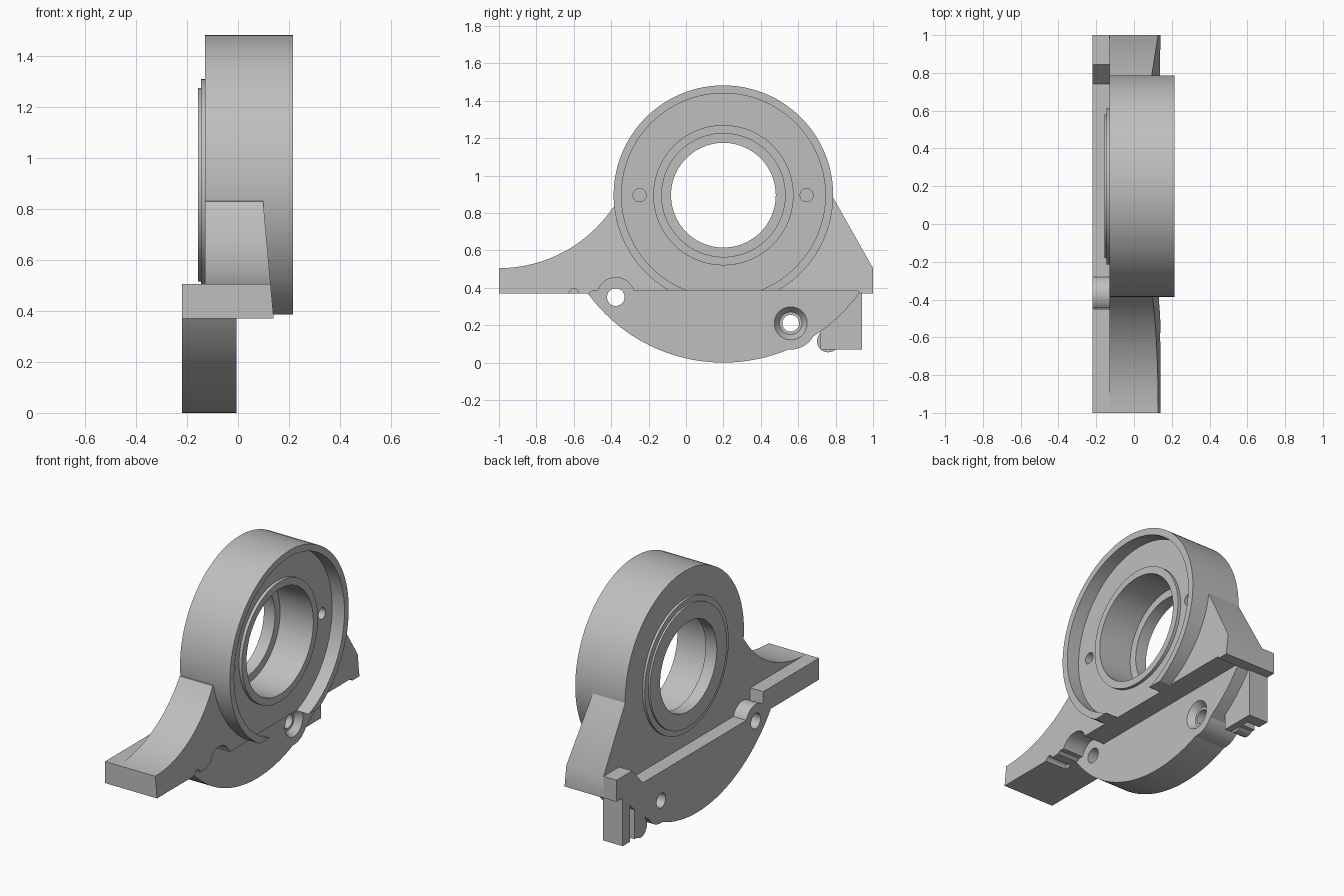
import bpy, bmesh, math

old = bpy.data.objects.get("Cube")
if old:
    bpy.data.objects.remove(old)

metal = bpy.data.materials.new("plain grey")
metal.use_nodes = True
GREY = (0.52, 0.52, 0.52, 1)
metal.diffuse_color = GREY
metal.node_tree.nodes["Principled BSDF"].inputs["Base Color"].default_value = GREY

CY, CZ = 0.2, 0.895      # bore axis
BACK, FACE = -0.22, -0.005   # plate thickness range along x
WEB = -0.13              # rear face of the ring
SPLIT = 0.385            # flat underside of the ring


def make(name, bm):
    bmesh.ops.recalc_face_normals(bm, faces=bm.faces)
    mesh = bpy.data.meshes.new(name)
    bm.to_mesh(mesh)
    bm.free()
    mesh.materials.append(metal)
    ob = bpy.data.objects.new(name, mesh)
    bpy.context.collection.objects.link(ob)
    return ob


def prism(name, outline, x0, x1, taper=0.0):
    """Extrude a (y, z) outline along x; the far side leans back with height."""
    bm = bmesh.new()
    near = [bm.verts.new((x0, y, z)) for y, z in outline]
    far = [bm.verts.new((x1 - taper * (z - 0.37), y, z)) for y, z in outline]
    bm.faces.new(near)
    bm.faces.new(far[::-1])
    n = len(outline)
    for i in range(n):
        j = (i + 1) % n
        bm.faces.new((near[i], far[i], far[j], near[j]))
    return make(name, bm)


def arc(y, z, r, a0, a1, n=32):
    steps = [a0 + (a1 - a0) * i / n for i in range(n + 1)]
    return [(y + r * math.cos(a), z + r * math.sin(a)) for a in steps]


def rod(name, y, z, r, x0, x1):
    return prism(name, arc(y, z, r, 0, math.tau, 48)[:-1], x0, x1)


def box(name, y0, y1, z0, z1, x0, x1):
    return prism(name, [(y0, z0), (y1, z0), (y1, z1), (y0, z1)], x0, x1)


def lathe(name, profile, y, z, seg=112):
    """Turn a closed (x, radius) profile about an axis along x."""
    bm = bmesh.new()
    rings = []
    for i in range(seg):
        c, s = math.cos(math.tau * i / seg), math.sin(math.tau * i / seg)
        rings.append([bm.verts.new((x, y + r * c, z + r * s)) for x, r in profile])
    n = len(profile)
    for i in range(seg):
        a, b = rings[i], rings[(i + 1) % seg]
        for j in range(n):
            k = (j + 1) % n
            bm.faces.new((a[j], a[k], b[k], b[j]))
    return make(name, bm)


def combine(ob, others, operation="DIFFERENCE"):
    for other in others:
        mod = ob.modifiers.new("cut", "BOOLEAN")
        mod.operation, mod.object, mod.solver = operation, other, "EXACT"
    graph = bpy.context.evaluated_depsgraph_get()
    mesh = bpy.data.meshes.new_from_object(ob.evaluated_get(graph))
    ob.modifiers.clear()
    ob.data = mesh
    for other in others:
        bpy.data.objects.remove(other)


# Bearing ring: cupped front, inner collar, stepped bore, two raised rear lips
ring = lathe("bearing_ring", [
    (WEB, 0.587), (0.215, 0.587), (0.215, 0.545), (0.13, 0.545),
    (0.13, 0.375), (0.15, 0.375), (0.15, 0.33), (-0.08, 0.33),
    (-0.08, 0.28), (-0.157, 0.28), (-0.157, 0.38), (-0.145, 0.38),
    (-0.145, 0.415), (WEB, 0.415)], CY, CZ)
combine(ring, [box("trim", -1, 1, 0, SPLIT, -1, 1)]
        + [rod("pin_hole", CY + d, CZ, 0.035, 0.05, 0.3) for d in (-0.448, 0.445)])

# Side arms, with inner edges buried inside the ring wall
IN = 0.565
low = math.asin((SPLIT - CZ) / IN)
high = math.asin((0.83 - CZ) / 0.587)
sweep = arc(-1, 0.505 + 0.735, 0.735, -math.pi / 2, -math.pi / 2 + math.asin(0.61 / 0.735), 24)
front_arm = prism("front_arm", [(-0.5, SPLIT), (-0.52, 0.37), (-1, 0.37)] + sweep
                  + arc(CY, CZ, IN, math.pi - high, math.pi - low),
                  WEB, 0.14, 0.09)
combine(front_arm, [rod("bolt_relief", -0.375, 0.355, 0.1, FACE, 0.3),
                    rod("small_relief", -0.6, 0.37, 0.025, FACE, 0.3),
                    rod("bolt_hole", -0.375, 0.35, 0.047, -1, 1)])
prism("back_arm", [(0.92, SPLIT), (0.93, 0.37), (1, 0.37), (1, 0.505), (0.785, 0.885)]
      + arc(CY, CZ, IN, 0, low), WEB, 0.14, 0.09)

# Rear rail along both arms, stepped down in the middle
rail = prism("rear_rail", [(-1, 0.37), (-1, 0.505), (-0.45, 0.505), (-0.44, 0.39),
                           (0.74, 0.39), (0.845, 0.505), (1, 0.505), (1, 0.37)], BACK, WEB)
combine(rail, [rod("bolt_boss", -0.375, 0.355, 0.1, BACK, WEB)], "UNION")

# Curved lower plate with a lobe around the second bolt
R = 0.895
end = math.asin((SPLIT - CZ) / R)
plate = prism("lower_plate", arc(CY, CZ, R, math.pi - end, math.tau + end, 64), BACK, FACE)
combine(plate, [rod("lobe", 0.56, 0.21, 0.14, BACK, FACE)], "UNION")
countersink = lathe("countersink", [(FACE - 0.04, 0.001), (FACE - 0.04, 0.06),
                                    (FACE + 0.01, 0.095), (FACE + 0.01, 0.001)], 0.56, 0.21, 48)
combine(plate, [countersink, rod("bolt_hole", 0.56, 0.21, 0.045, -1, 1),
                rod("bolt_hole", -0.375, 0.35, 0.047, -1, 1)])
combine(rail, [rod("bolt_hole", -0.375, 0.35, 0.047, -1, 1)])

# Hanging stop block with a slot, and a rounded tab beside it
block = box("stop_block", 0.72, 0.94, 0.07, 0.38, BACK, -0.085)
combine(block, [box("slot", 0.825, 0.865, 0, 0.3, -1, -0.13)])
rod("rounded_tab", 0.76, 0.115, 0.06, BACK, -0.13)

# Smooth curved faces while keeping machined edges crisp
for ob in bpy.context.collection.objects:
    if ob.type == "MESH" and metal.name in ob.data.materials:
        ob.data.shade_smooth()
        ob.data.set_sharp_from_angle(angle=math.radians(30))
